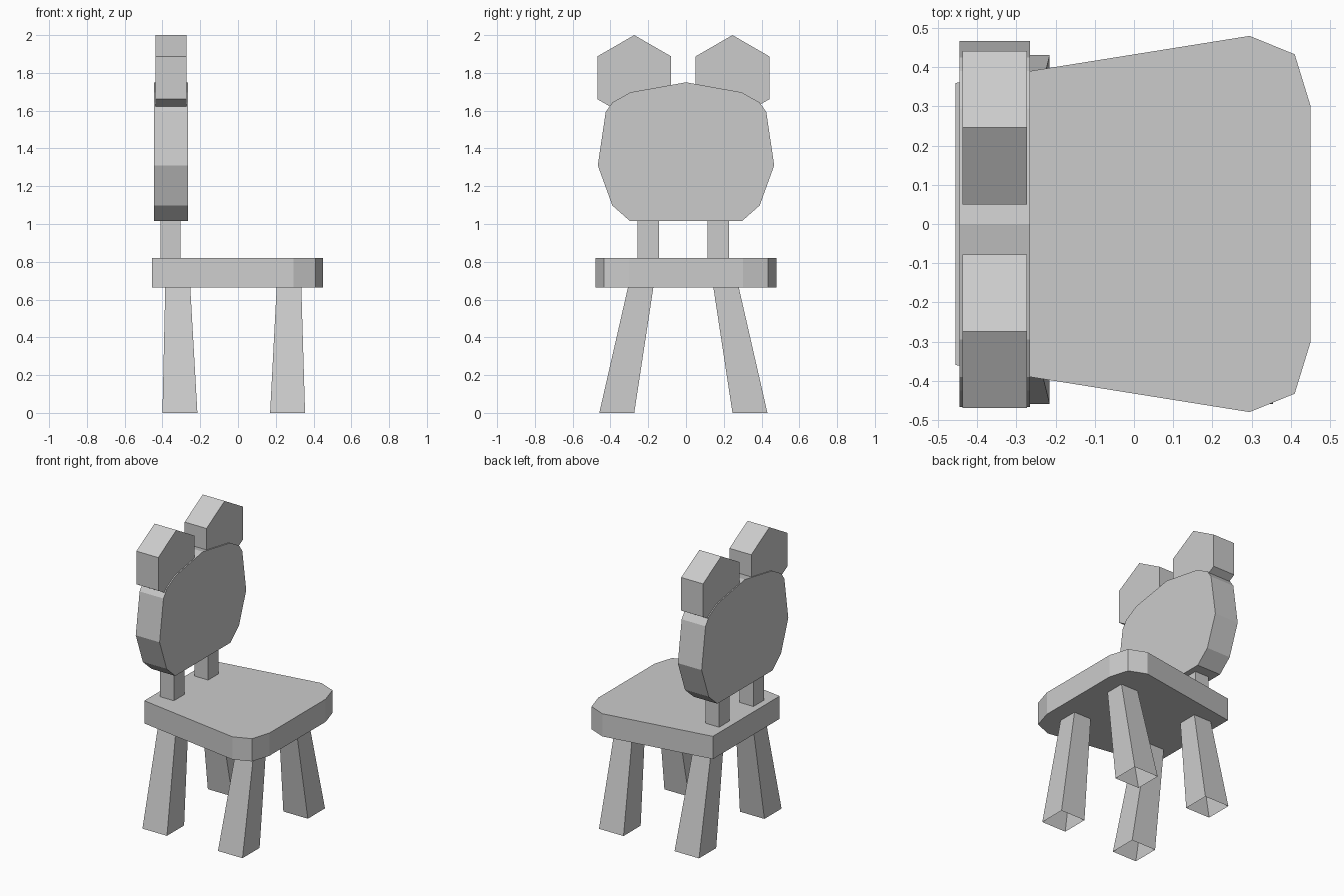
import bpy, bmesh, math

if "Cube" in bpy.data.objects:
    bpy.data.objects.remove(bpy.data.objects["Cube"])

MID = -0.014  # the legs, posts and ears mirror about this y


def loft(name, lower, upper, open_start=False):
    """Join two matching outlines with flat sides and caps."""
    bm = bmesh.new()
    a = [bm.verts.new(p) for p in lower]
    b = [bm.verts.new(p) for p in upper]
    start = bm.faces.new(a)
    bm.faces.new(b)
    n = len(a)
    for i in range(n):
        j = (i + 1) % n
        bm.faces.new((a[i], a[j], b[j], b[i]))
    bmesh.ops.recalc_face_normals(bm, faces=bm.faces[:])
    if open_start:
        bmesh.ops.delete(bm, geom=[start], context='FACES_ONLY')
    mesh = bpy.data.meshes.new(name)
    bm.to_mesh(mesh)
    bm.free()
    obj = bpy.data.objects.new(name, mesh)
    bpy.context.collection.objects.link(obj)
    return obj


def rect(x0, x1, y0, y1, z):
    return [(x0, y0, z), (x1, y0, z), (x1, y1, z), (x0, y1, z)]


def slab_x(name, profile, x0, x1):
    """Extrude a (y, z) profile along x."""
    return loft(name, [(x0, y, z) for y, z in profile],
                [(x1, y, z) for y, z in profile])


# Seat: tapered towards the back, chamfered at the front
half = [(-0.455, 0.36), (0.295, 0.48), (0.41, 0.433), (0.45, 0.303)]
outline = half + [(x, -y) for x, y in reversed(half)]
loft("seat", [(x, y, 0.665) for x, y in outline],
     [(x, y, 0.82) for x, y in outline])

# Backrest: rounded head-like panel
half = [(0.295, 1.697), (0.39, 1.643), (0.425, 1.593),
        (0.467, 1.31), (0.39, 1.098), (0.297, 1.016)]
panel = [(0, 1.75)] + half + [(-y, z) for y, z in reversed(half)]
slab_x("backrest", panel, -0.445, -0.265)

for side, s in (("left", -1), ("right", 1)):
    # Splayed legs, hollow at the foot
    for end, foot, top in (("front", (0.17, 0.355), (0.205, 0.335)),
                           ("back", (-0.40, -0.215), (-0.385, -0.253))):
        loft(f"{end}_leg_{side}",
             rect(*foot, MID + s * 0.26, MID + s * 0.445, 0),
             rect(*top, MID + s * 0.158, MID + s * 0.292, 0.67),
             open_start=True)

    # Posts between seat and backrest
    loft(f"back_post_{side}",
         rect(-0.41, -0.305, MID + s * 0.128, MID + s * 0.242, 0.80),
         rect(-0.41, -0.305, MID + s * 0.128, MID + s * 0.242, 1.04))

    # Hexagonal ears
    hexagon = [(MID + s * 0.26 + 0.226 * math.sin(i * math.pi / 3),
                1.774 + 0.226 * math.cos(i * math.pi / 3)) for i in range(6)]
    slab_x(f"ear_{side}", hexagon, -0.438, -0.273)
